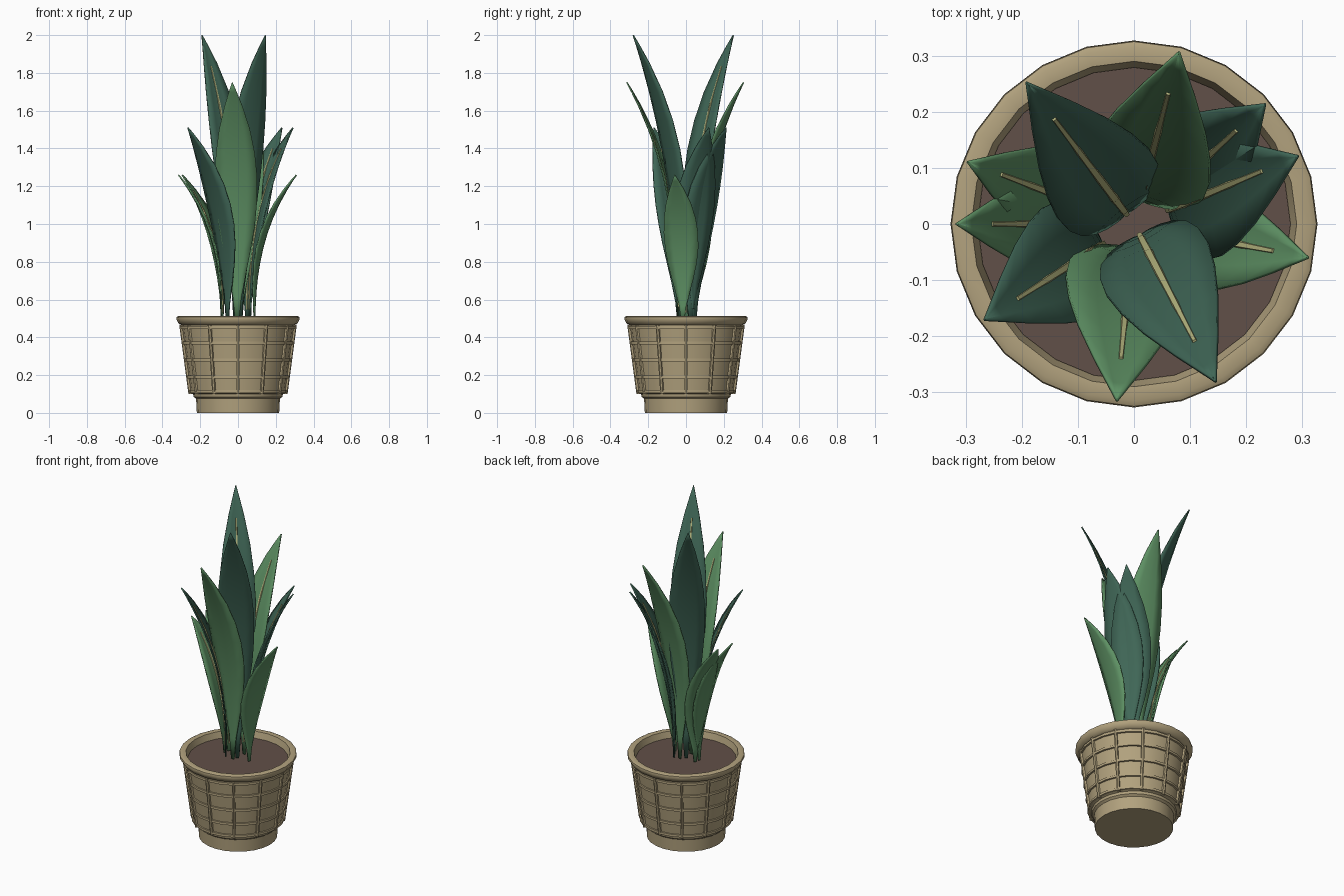
import bpy, bmesh, math
from mathutils import Vector

if "Cube" in bpy.data.objects:
    bpy.data.objects.remove(bpy.data.objects["Cube"])


def material(name, rgb):
    m = bpy.data.materials.new(name)
    lin = [((c / 255 + 0.055) / 1.055) ** 2.4 for c in rgb]
    m.diffuse_color = (*lin, 1)
    m.use_nodes = True
    m.node_tree.nodes["Principled BSDF"].inputs["Base Color"].default_value = m.diffuse_color
    return m


WICKER = material("wicker tan", (178, 162, 126))
SOIL = material("soil brown", (97, 80, 72))
TEAL = material("deep teal green", (64, 103, 87))
GREEN = material("leaf green", (94, 145, 100))
RIB = material("pale rib", (186, 186, 130))
SIDES = 24


def add_object(name, bm, mat, angle=40):
    bmesh.ops.recalc_face_normals(bm, faces=bm.faces)
    me = bpy.data.meshes.new(name)
    bm.to_mesh(me)
    bm.free()
    me.materials.append(mat)
    ob = bpy.data.objects.new(name, me)
    bpy.context.collection.objects.link(ob)
    bpy.ops.object.select_all(action='DESELECT')
    ob.select_set(True)
    bpy.context.view_layer.objects.active = ob
    bpy.ops.object.shade_smooth_by_angle(angle=math.radians(angle))
    return ob


def lathe(name, profile, mat, closed=False):
    """Revolve (radius, z) points; open profiles are capped at both ends."""
    bm = bmesh.new()
    rings = []
    for r, z in profile:
        rings.append([bm.verts.new((r * math.cos(a), r * math.sin(a), z))
                      for a in (2 * math.pi * i / SIDES for i in range(SIDES))])
    pairs = list(zip(rings, rings[1:]))
    if closed:
        pairs.append((rings[-1], rings[0]))
    else:
        bm.faces.new(rings[0])
        bm.faces.new(rings[-1])
    for a, b in pairs:
        for i in range(SIDES):
            j = (i + 1) % SIDES
            bm.faces.new((a[i], a[j], b[j], b[i]))
    return add_object(name, bm, mat)


def tube(bm, sections):
    """Bridge a list of equal-length point loops and cap the ends."""
    rings = [[bm.verts.new(p) for p in s] for s in sections]
    n = len(rings[0])
    for a, b in zip(rings, rings[1:]):
        for i in range(n):
            j = (i + 1) % n
            bm.faces.new((a[i], a[j], b[j], b[i]))
    bm.faces.new(rings[0])
    bm.faces.new(rings[-1])


# Basket: foot, flared body, rolled rim and inner wall
lathe("basket", [(0.218, 0), (0.222, 0.075), (0.235, 0.085), (0.238, 0.10), (0.25, 0.105),
                 (0.298, 0.465), (0.312, 0.47), (0.327, 0.495), (0.325, 0.508), (0.315, 0.513),
                 (0.29, 0.51), (0.277, 0.46)], WICKER)
lathe("soil", [(0.26, 0.44), (0.279, 0.472)], SOIL)


def body_radius(z):
    return 0.25 + 0.048 * (z - 0.105) / 0.36


# Woven bands round the body
for z in (0.113, 0.19, 0.28, 0.37, 0.452):
    r = body_radius(z)
    lathe("woven_band", [(r - 0.01, z - 0.010), (r + 0.008, z - 0.007),
                         (r + 0.008, z + 0.007), (r - 0.01, z + 0.010)], WICKER, closed=True)

# Upright stakes
bm = bmesh.new()
for i in range(12):
    a = math.radians(30 * i)
    out, side = Vector((math.cos(a), math.sin(a), 0)), Vector((-math.sin(a), math.cos(a), 0))
    sections = []
    for z in (0.10, 0.465):
        r = body_radius(z)
        sections.append([out * (r + d) + side * s + Vector((0, 0, z))
                         for d, s in ((-0.01, -0.01), (0.009, -0.008), (0.013, 0),
                                      (0.009, 0.008), (-0.01, 0.01))])
    tube(bm, sections)
add_object("upright_stakes", bm, WICKER)

# Leaf half width along its length (fraction, share of full width)
WIDTHS = [(0, 0.09), (0.1, 0.2), (0.2, 0.42), (0.3, 0.65), (0.4, 0.85), (0.5, 0.97), (0.6, 1.0),
          (0.7, 0.92), (0.8, 0.73), (0.9, 0.42), (0.96, 0.18), (1, 0.008)]
BASE_Z, TIP_R = 0.485, 0.315


def leaf(tip_x, tip_y, tip_z, base_r, half_width, mat):
    d = Vector((tip_x, tip_y, 0)).normalized()
    s = Vector((-d.y, d.x, 0))
    up = Vector((0, 0, 1))

    def spine(t):
        return d * (base_r + (TIP_R - base_r) * t ** 2.6) + up * (BASE_Z + (tip_z - BASE_Z) * t)

    def inward(t):
        tan = spine(t + 0.01) - spine(t - 0.01) if t > 0.02 else up
        return s.cross(tan).normalized() * (-1 if s.cross(tan).dot(d) > 0 else 1)

    # Slightly cupped blade
    bm = bmesh.new()
    rows = []
    for t, w in WIDTHS:
        w *= half_width
        rows.append([bm.verts.new(spine(t) + s * (k * w) + inward(t) * (0.12 * w * k * k))
                     for k in (-1, -0.5, 0, 0.5, 1)])
    for a, b in zip(rows, rows[1:]):
        for i in range(4):
            bm.faces.new((a[i], a[i + 1], b[i + 1], b[i]))
    blade = add_object("leaf_blade", bm, mat, 50)
    sol = blade.modifiers.new("thickness", 'SOLIDIFY')
    sol.thickness, sol.offset = 0.007, 0

    # Raised rib on the inner side
    bm = bmesh.new()
    sections = []
    for t, h in ((0.06, 0.006), (0.25, 0.008), (0.45, 0.0095), (0.6, 0.009), (0.75, 0.0075), (0.89, 0.005)):
        c, n = spine(t), inward(t)
        sections.append([c + s * x + n * y for x, y in
                         ((-h, 0), (-h * 0.6, 0.004 + h * 0.6), (h * 0.6, 0.004 + h * 0.6), (h, 0))])
    tube(bm, sections)
    add_object("leaf_rib", bm, RIB)


# Four tiers of leaves, tallest innermost
for tier in ((2.0, 0.025, 0.102, TEAL, ((-0.19, 0.25), (0.145, -0.28))),
             (1.75, 0.045, 0.112, GREEN, ((0.08, 0.305), (-0.03, -0.31))),
             (1.51, 0.068, 0.112, TEAL, ((0.29, 0.12), (-0.265, -0.17), (0.23, 0.21))),
             (1.26, 0.09, 0.092, GREEN, ((0.31, -0.06), (-0.315, 0.0), (-0.295, 0.11)))):
    tip_z, base_r, half_width, mat, tips = tier
    for x, y in tips:
        leaf(x, y, tip_z, base_r, half_width, mat)
